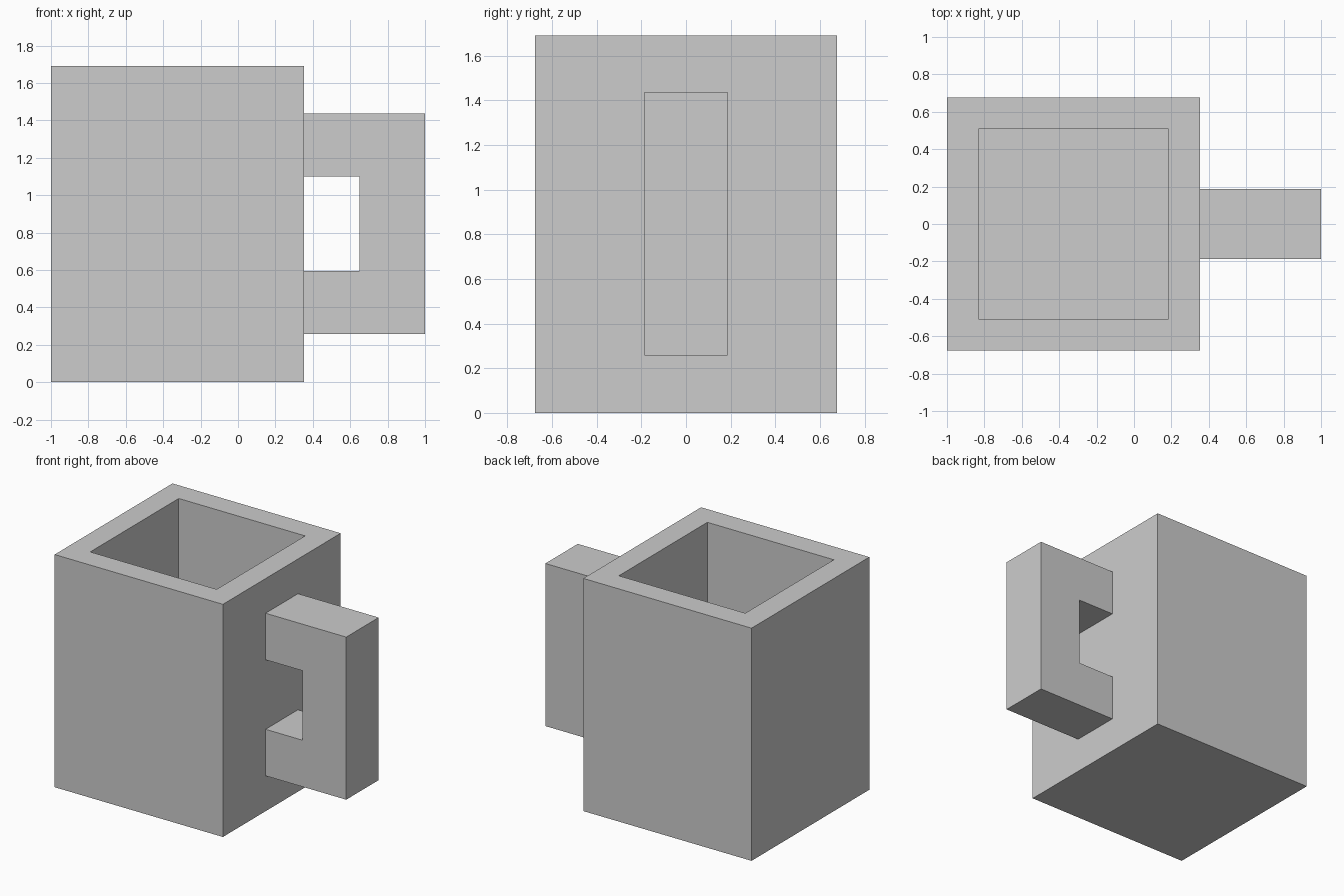
import bpy
import bmesh

cube = bpy.data.objects.get("Cube")
if cube:
    bpy.data.objects.remove(cube, do_unlink=True)

# Single matte grey
GREY = (0.605, 0.605, 0.605, 1.0)
grey = bpy.data.materials.new("mid grey")
grey.use_nodes = True
grey.diffuse_color = GREY
grey.node_tree.nodes["Principled BSDF"].inputs["Base Color"].default_value = GREY


def finish(name, bm):
    """Turn a bmesh into a flat shaded object."""
    bmesh.ops.recalc_face_normals(bm, faces=bm.faces)
    mesh = bpy.data.meshes.new(name)
    bm.to_mesh(mesh)
    bm.free()
    mesh.materials.append(grey)
    obj = bpy.data.objects.new(name, mesh)
    bpy.context.collection.objects.link(obj)
    return obj


# Mug body: a square block whose top is inset and pushed down to the floor
WIDTH, HEIGHT, WALL = 1.352, 1.69, 0.168
CENTRE_X = -1 + WIDTH / 2
bm = bmesh.new()
bmesh.ops.create_cube(bm, size=1)
for v in bm.verts:
    v.co.x = v.co.x * WIDTH + CENTRE_X
    v.co.y *= WIDTH
    v.co.z = (v.co.z + 0.5) * HEIGHT
bm.normal_update()
top = max(bm.faces, key=lambda f: f.calc_center_median().z)
bmesh.ops.inset_region(bm, faces=[top], thickness=WALL, use_even_offset=True)
well = bmesh.ops.extrude_face_region(bm, geom=[top])
floor_verts = [g for g in well["geom"] if isinstance(g, bmesh.types.BMVert)]
bmesh.ops.translate(bm, verts=floor_verts, vec=(0, 0, WALL - HEIGHT))
if top.is_valid:
    bmesh.ops.delete(bm, geom=[top], context="FACES_ONLY")
finish("mug_body", bm)

# Handle: a squared C profile in the xz plane, extruded across y
WALL_X, HALF = -1 + WIDTH, 0.186
profile = [(WALL_X, 0.257), (1, 0.257), (1, 1.438), (WALL_X, 1.438),
           (WALL_X, 1.10), (0.65, 1.10), (0.65, 0.595), (WALL_X, 0.595)]
bm = bmesh.new()
side = bm.faces.new([bm.verts.new((x, -HALF, z)) for x, z in profile])
other = bmesh.ops.extrude_face_region(bm, geom=[side], use_keep_orig=True)
bmesh.ops.translate(bm, vec=(0, 2 * HALF, 0),
                    verts=[g for g in other["geom"] if isinstance(g, bmesh.types.BMVert)])
finish("handle", bm)
